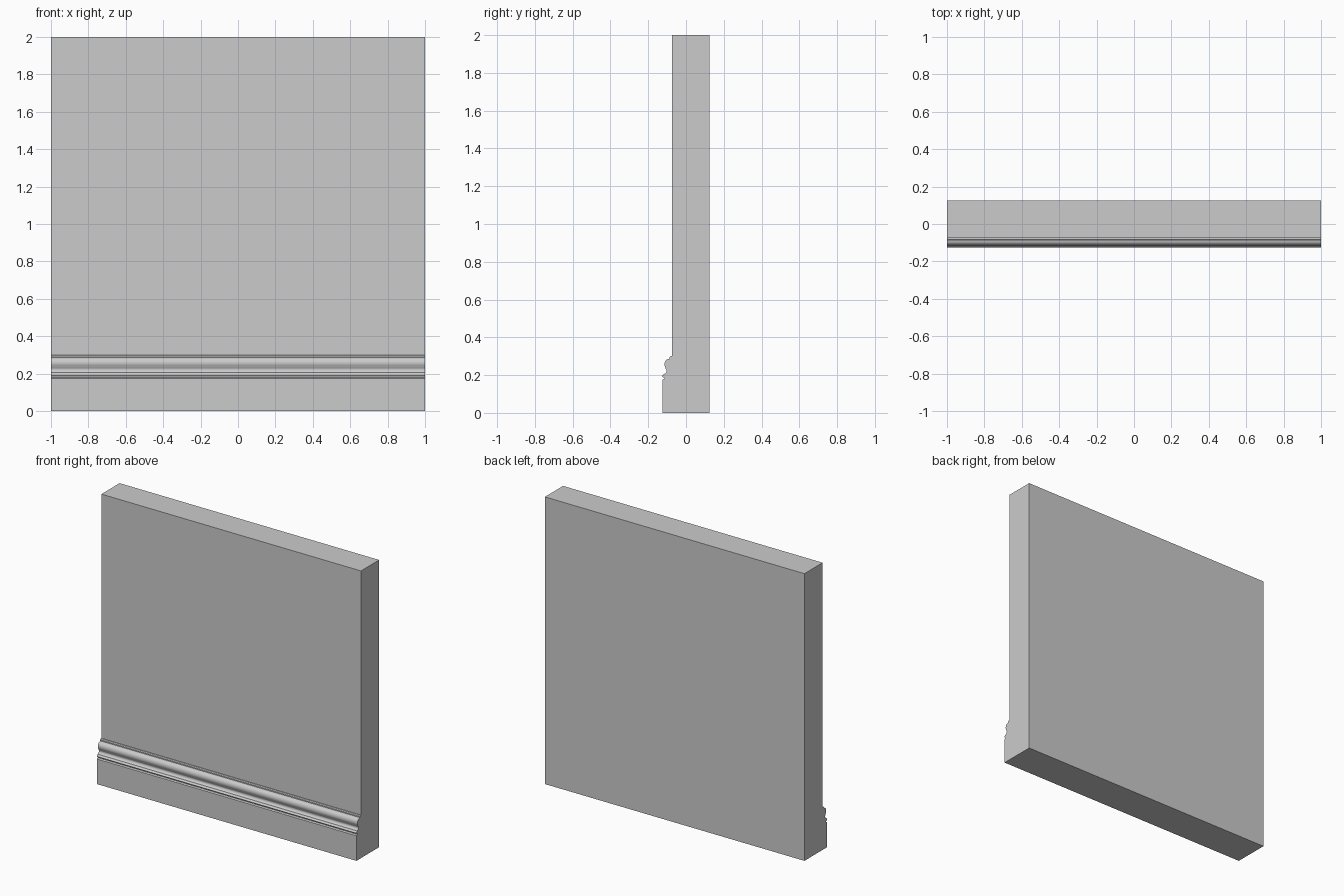
import bpy, bmesh, math

if "Cube" in bpy.data.objects:
    bpy.data.objects.remove(bpy.data.objects["Cube"])

HALF = 1.0
BACK, FACE, BASE = 0.125, -0.075, -0.125


def arc(cy, cz, ry, rz, a0, a1, n):
    """Points on an elliptical arc in the (y, z) plane."""
    return [(cy + ry * math.cos(math.radians(a0 + (a1 - a0) * i / n)),
             cz + rz * math.sin(math.radians(a0 + (a1 - a0) * i / n)))
            for i in range(n + 1)]


# Wall and plinth outline, running from the back round to the moulding
profile = [(FACE, 2.0), (BACK, 2.0), (BACK, 0.0), (BASE, 0.0), (BASE, 0.175)]
# Groove above the plinth, then a small bead
profile += [(-0.115, 0.18), (-0.115, 0.186)]
profile += arc(-0.118, 0.194, 0.008, 0.007, 250, 110, 6)
profile += [(-0.118, 0.206)]
# Hollow curving up into the large rounded nose
profile += arc(-0.118, 0.222, 0.015, 0.016, -60, 45, 8)
profile += arc(-0.091, 0.257, 0.023, 0.028, 220, 90, 12)
# Top fillet meeting the wall
profile += [(-0.088, 0.287), (-0.088, 0.295), (-0.082, 0.300), (FACE, 0.300)]

# Sweep the profile along x
bm = bmesh.new()
cap = bm.faces.new([bm.verts.new((-HALF, y, z)) for y, z in profile])
out = bmesh.ops.extrude_face_region(bm, geom=[cap], use_keep_orig=True)
moved = [v for v in out["geom"] if isinstance(v, bmesh.types.BMVert)]
bmesh.ops.translate(bm, verts=moved, vec=(2 * HALF, 0, 0))
bmesh.ops.recalc_face_normals(bm, faces=bm.faces)
mesh = bpy.data.meshes.new("wall_with_skirting")
bm.to_mesh(mesh)
bm.free()
wall = bpy.data.objects.new("wall_with_skirting", mesh)
bpy.context.collection.objects.link(wall)

# Smooth the curves while keeping the fillets crisp
bpy.context.view_layer.objects.active = wall
wall.select_set(True)
bpy.ops.object.shade_smooth_by_angle(angle=math.radians(30))
